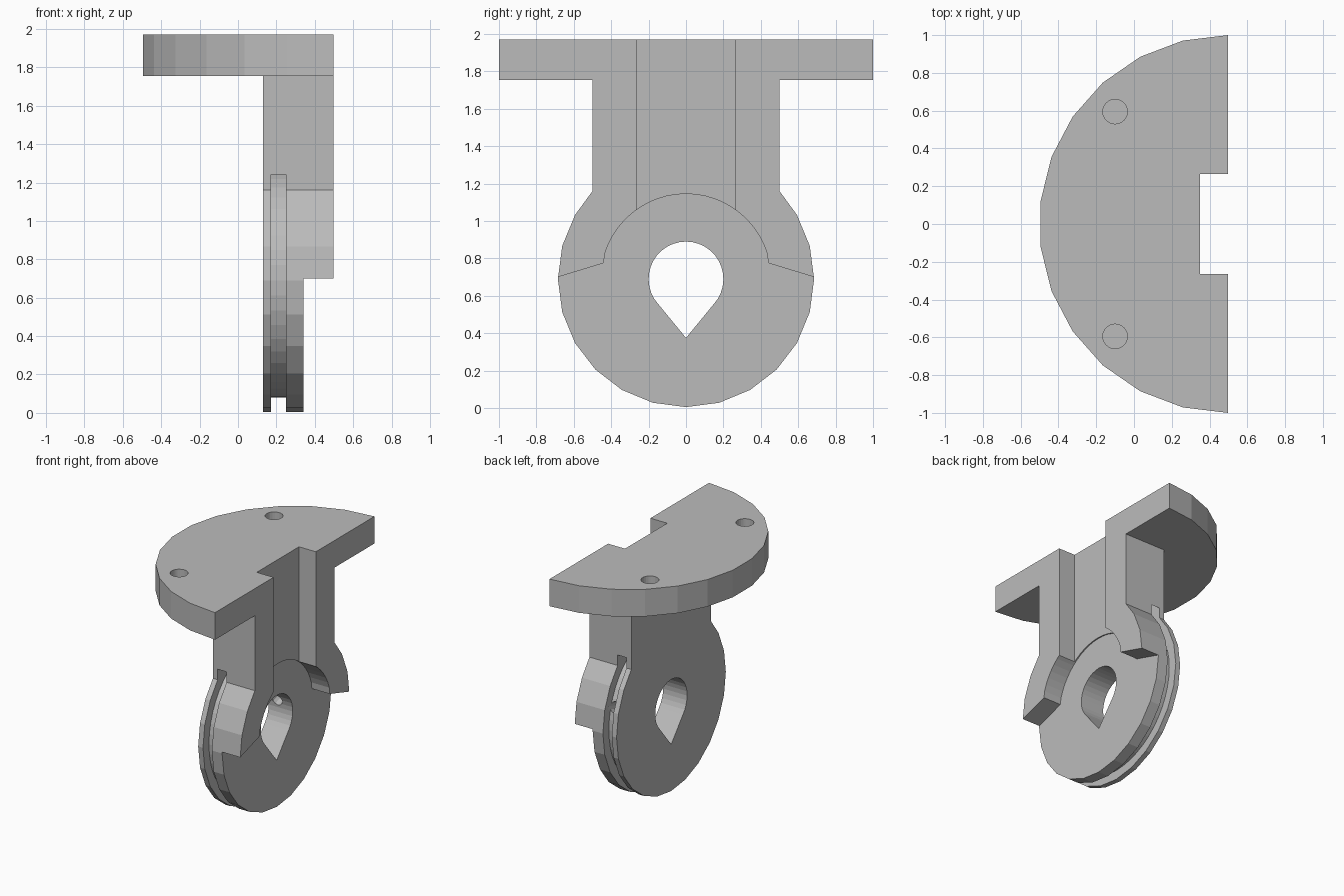
import bpy, bmesh
from math import cos, sin, pi, radians
from mathutils import Vector

cube = bpy.data.objects.get("Cube")
if cube:
    bpy.data.objects.remove(cube, do_unlink=True)

grey = bpy.data.materials.new("plain grey")
grey.use_nodes = True
colour = (0.5, 0.5, 0.5, 1)
grey.diffuse_color = colour
grey.node_tree.nodes["Principled BSDF"].inputs["Base Color"].default_value = colour

CZ = 0.69          # height of the disc axis
X0, X1 = 0.13, 0.498
FACE = 0.34        # disc face inside the collar


def arc(r, a0, a1, n, c=(0, CZ)):
    """Points along an arc, angles in degrees."""
    return [(c[0] + r * cos(radians(a0 + (a1 - a0) * i / n)),
             c[1] + r * sin(radians(a0 + (a1 - a0) * i / n))) for i in range(n + 1)]


def prism(name, pts, lo, hi, axis="x"):
    """Extrude a closed profile along x (points are y, z) or z (points are x, y)."""
    bm = bmesh.new()
    place = (lambda p: (lo, *p)) if axis == "x" else (lambda p: (*p, lo))
    face = bm.faces.new([bm.verts.new(place(p)) for p in pts])
    res = bmesh.ops.extrude_face_region(bm, geom=[face])
    step = Vector((hi - lo, 0, 0)) if axis == "x" else Vector((0, 0, hi - lo))
    moved = [v for v in res["geom"] if isinstance(v, bmesh.types.BMVert)]
    bmesh.ops.translate(bm, vec=step, verts=moved)
    bmesh.ops.recalc_face_normals(bm, faces=bm.faces)
    mesh = bpy.data.meshes.new(name)
    bm.to_mesh(mesh)
    bm.free()
    mesh.materials.append(grey)
    ob = bpy.data.objects.new(name, mesh)
    bpy.context.collection.objects.link(ob)
    return ob


def combine(target, other, operation="DIFFERENCE"):
    mod = target.modifiers.new("combine", "BOOLEAN")
    mod.operation, mod.solver, mod.object = operation, "EXACT", other
    bpy.context.view_layer.objects.active = target
    bpy.ops.object.modifier_apply(modifier=mod.name)
    bpy.data.objects.remove(other, do_unlink=True)


def rect(a0, b0, a1, b1):
    return [(a0, b0), (a1, b0), (a1, b1), (a0, b1)]


# Hanging arm: column that widens into a round disc
outline = [(0.5, 1.85), (-0.5, 1.85)] + arc(0.685, 135, 405, 18)
outline[2], outline[-1] = (-0.5, 1.16), (0.5, 1.16)
bracket = prism("hanging_bracket", outline, X0, X1)

# Half-round mounting plate
plate = prism("mounting_plate", arc(1, 90, 270, 13, (X1, 0)), 1.755, 1.97, "z")
combine(bracket, plate, "UNION")

# Notch down the back of the plate and column
combine(bracket, prism("notch", rect(0.35, -0.265, 0.7, 0.265), 0.9, 2.1, "z"))

# Recess that leaves the collar standing around the disc
recess = [(0.8, 0.665), (0.44, 0.775)] + arc(0.455, 11, 169, 24)[1:-1]
recess += [(-0.44, 0.775), (-0.8, 0.665), (-0.8, -0.1), (0.8, -0.1)]
combine(bracket, prism("collar_recess", recess, FACE, 0.7))

# Rope groove round the rim, running on through the column
groove = prism("groove", arc(0.747, 0, 360, 48)[:-1], 0.172, 0.25)
combine(groove, prism("groove_core", arc(0.61, 0, 360, 48)[:-1], 0.1, 0.3))
combine(bracket, groove)

# Teardrop bore
bore = arc(0.2, -42, 222, 26) + [(0, 0.375)]
combine(bracket, prism("bore", bore, 0, 0.6))

# Rope hole from the groove to the bore
rope = prism("rope_hole", arc(0.045, 0, 360, 12, (0, 0))[:-1], 0.12, 0.64, "z")
rope.rotation_euler = (radians(17) - pi / 2, 0, 0)
rope.location = (0.211, 0, CZ)
bpy.context.view_layer.update()
combine(bracket, rope)

# Blind screw holes in the plate
for side in (-1, 1):
    hole = arc(0.065, 0, 360, 24, (-0.1, side * 0.595))[:-1]
    combine(bracket, prism("screw_hole", hole, 1.83, 2.1, "z"))
